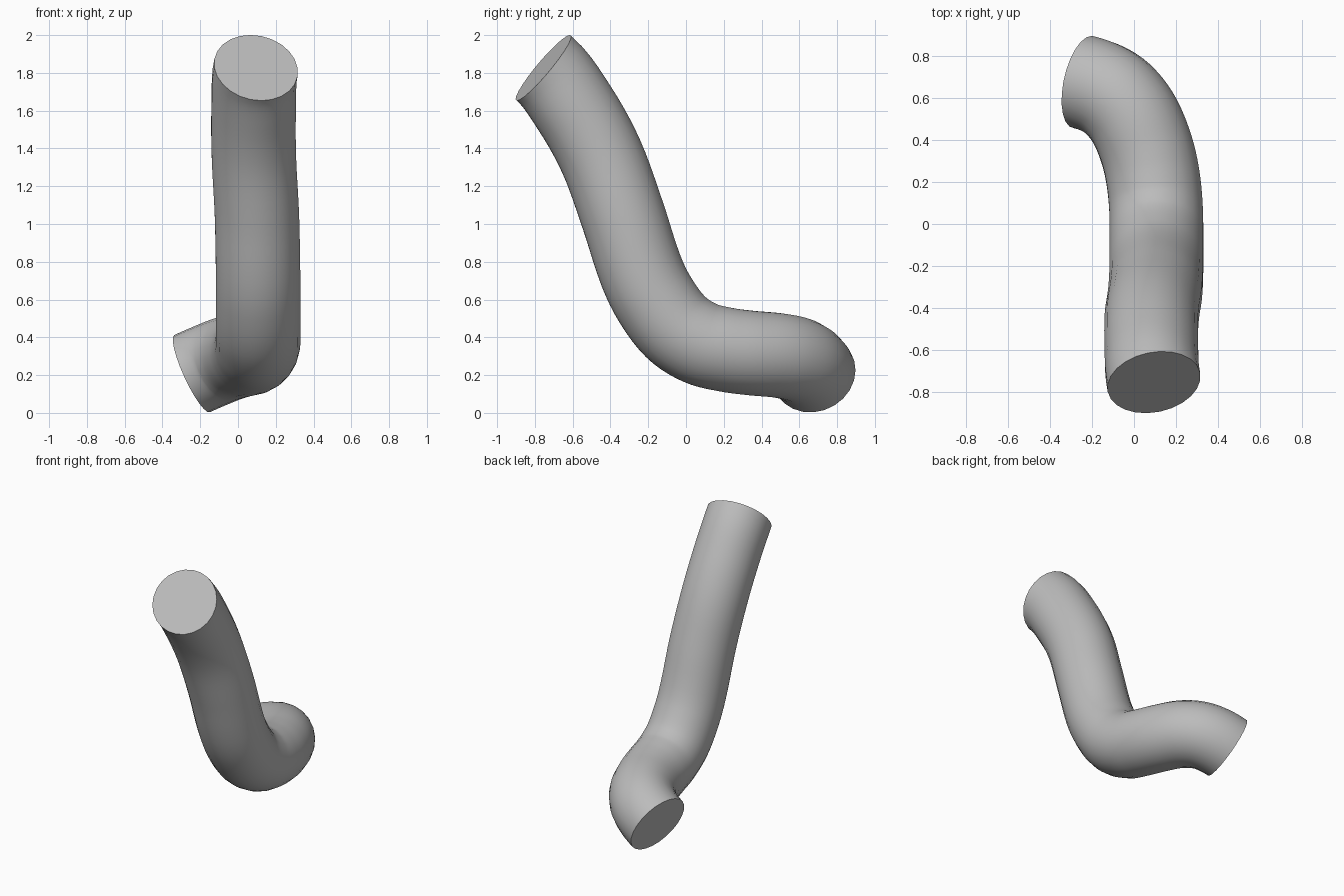
import bpy, math
from mathutils import Vector

if "Cube" in bpy.data.objects:
    bpy.data.objects.remove(bpy.data.objects["Cube"])

RADIUS = 0.225
# Centre line, from the open top end down to the foot end
PATH = [(0.095, -0.755, 1.827), (0.083, -0.59, 1.613), (0.084, -0.45, 1.36),
        (0.10, -0.336, 1.05), (0.106, -0.243, 0.765), (0.107, -0.17, 0.61),
        (0.107, -0.055, 0.455), (0.105, 0.075, 0.37), (0.092, 0.21, 0.335),
        (0.063, 0.345, 0.317), (0.005, 0.49, 0.304), (-0.065, 0.585, 0.283),
        (-0.14, 0.64, 0.253), (-0.243, 0.677, 0.208)]
# Outward directions of the two flat end faces
START_OUT = Vector((0.157, -0.757, 0.636)).normalized()
END_OUT = Vector((-0.89, 0.2, -0.41)).normalized()

# Bent tube: a round bevel along a smooth path
curve = bpy.data.curves.new("bent_tube", 'CURVE')
curve.dimensions = '3D'
curve.resolution_u = 5
curve.bevel_depth = RADIUS
curve.bevel_resolution = 10
curve.use_fill_caps = True
curve.twist_mode = 'MINIMUM'
spline = curve.splines.new('BEZIER')
spline.bezier_points.add(len(PATH) - 1)
pts = [Vector(p) for p in PATH]
last = len(pts) - 1
for i, (bp, p) in enumerate(zip(spline.bezier_points, pts)):
    bp.handle_left_type = bp.handle_right_type = 'FREE'
    if i == 0:
        t = -START_OUT
    elif i == last:
        t = END_OUT
    else:
        t = (pts[i + 1] - pts[i - 1]).normalized()
    before = (p - pts[max(i - 1, 0)]).length or 0.1
    after = (pts[min(i + 1, last)] - p).length or 0.1
    bp.co = p
    bp.handle_left = p - t * before / 3
    bp.handle_right = p + t * after / 3

tube = bpy.data.objects.new("bent_tube", curve)
bpy.context.collection.objects.link(tube)
bpy.context.view_layer.objects.active = tube
tube.select_set(True)
bpy.ops.object.convert(target='MESH')
tube = bpy.context.view_layer.objects.active

# Plain grey colour
grey = bpy.data.materials.new("grey")
grey.diffuse_color = (0.5, 0.5, 0.5, 1)
grey.use_nodes = True
grey.node_tree.nodes["Principled BSDF"].inputs["Base Color"].default_value = grey.diffuse_color
tube.data.materials.clear()
tube.data.materials.append(grey)

# Weld the caps to the side wall, smooth wall with crisp end rims
import bmesh
bm = bmesh.new()
bm.from_mesh(tube.data)
bmesh.ops.remove_doubles(bm, verts=bm.verts, dist=0.0005)
bmesh.ops.recalc_face_normals(bm, faces=bm.faces)
bm.to_mesh(tube.data)
bm.free()
bpy.ops.object.shade_smooth_by_angle(angle=math.radians(40))
